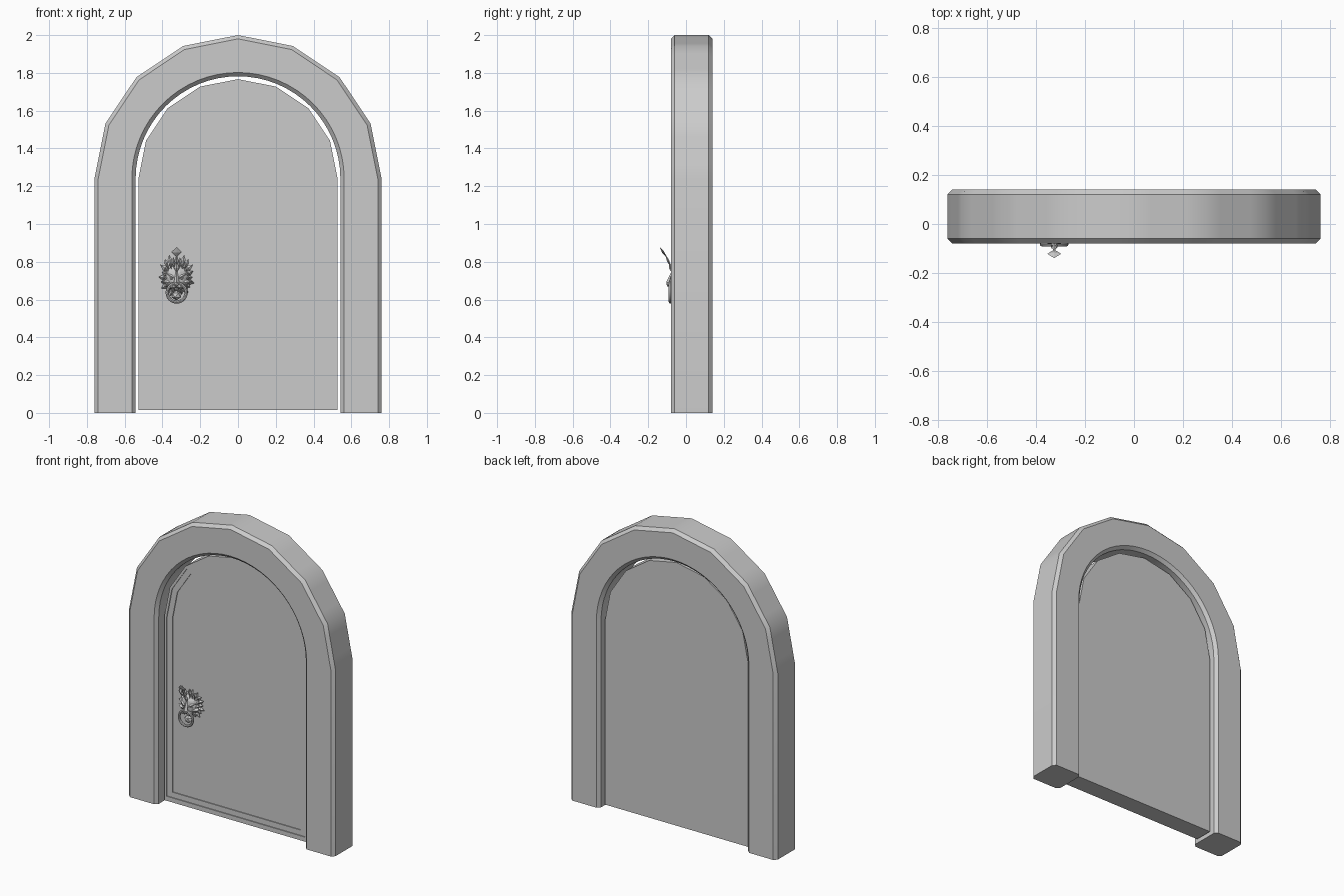
import bpy, bmesh, math
from mathutils import Vector, Matrix

if "Cube" in bpy.data.objects:
    bpy.data.objects.remove(bpy.data.objects["Cube"])

SPRING = 1.24          # height where the arch begins
KX, KZ = -0.325, 0.71  # centre of the knocker head


def finish(name, bm, smooth=None):
    bmesh.ops.recalc_face_normals(bm, faces=bm.faces)
    me = bpy.data.meshes.new(name)
    bm.to_mesh(me)
    bm.free()
    ob = bpy.data.objects.new(name, me)
    bpy.context.collection.objects.link(ob)
    if smooth:
        bpy.context.view_layer.objects.active = ob
        ob.select_set(True)
        bpy.ops.object.shade_smooth_by_angle(angle=math.radians(smooth))
        ob.select_set(False)
    return ob


def loft(bm, loops):
    """Skin a list of equal closed loops and cap both ends."""
    rings = [[bm.verts.new(p) for p in lp] for lp in loops]
    for a, b in zip(rings, rings[1:]):
        n = len(a)
        for i in range(n):
            bm.faces.new((a[i], a[(i + 1) % n], b[(i + 1) % n], b[i]))
    bm.faces.new(rings[0])
    bm.faces.new(rings[-1])


# Arched frame: chamfered section swept up, round the arch and down;
# outer edge has 8 flat sides, inner edge is rounder
C = 0.02
F, B, RI, RO = -0.08, 0.14, 0.542, 0.76
section = [(RI, F + C), (RI + C, F), (RO - C, F), (RO, F + C),
           (RO, B - C), (RO - C, B), (RI + C, B), (RI, B - C)]


def station(angle, z):
    facet = math.cos(math.pi / 16) / math.cos(angle % (math.pi / 8) - math.pi / 16)
    pts = []
    for r, y in section:
        k = facet if r > 0.65 else 1
        pts.append((r * k * math.cos(angle), y, z + r * k * math.sin(angle)))
    return pts


path = [station(0, 0)] + [station(math.pi * i / 32, SPRING) for i in range(33)]
path.append(station(math.pi, 0))
bm = bmesh.new()
loft(bm, path)
finish("door_frame", bm, 30)


# Door leaf: slab with two stepped-in borders on the front
def leaf(r, bottom, y):
    arc = [(r * math.cos(math.pi * i / 8), y, SPRING + r * math.sin(math.pi * i / 8))
           for i in range(9)]
    return [(r, y, bottom)] + arc + [(-r, y, bottom)]


bm = bmesh.new()
loft(bm, [leaf(0.527, 0.015, 0.10), leaf(0.527, 0.015, -0.022),
          leaf(0.51, 0.045, -0.022), leaf(0.51, 0.045, -0.016),
          leaf(0.472, 0.08, -0.016), leaf(0.472, 0.08, -0.010)])
finish("door_leaf", bm)


# Knocker helpers, in coordinates local to the head centre
def P(x, y, z):
    return Vector((KX + x, y, KZ + z))


def spike(bm, base, tip, w, t, mid=0.4):
    """Four-sided pointed leaf from base to tip."""
    base, tip = P(*base), P(*tip)
    m = base.lerp(tip, mid)
    d = (tip - base).normalized()
    side = d.cross(Vector((0, 1, 0))).normalized() * w
    out = side.cross(d).normalized() * t
    ring = [bm.verts.new(m + o) for o in (side, out, -side, -out)]
    a, b = bm.verts.new(base), bm.verts.new(tip)
    for i in range(4):
        j = (i + 1) % 4
        bm.faces.new((a, ring[j], ring[i]))
        bm.faces.new((b, ring[i], ring[j]))


def blob(bm, centre, size, sub=1):
    m = Matrix.Translation(P(*centre)) @ Matrix.Diagonal((*size, 1))
    bmesh.ops.create_icosphere(bm, subdivisions=sub, radius=1, matrix=m)


# Mane: two rings of pointed tufts
bm = bmesh.new()
for i in range(18):
    a = math.radians(-70 + i * 320 / 17 - 0)
    a = math.radians(-90 + 20 + i * 320 / 17)
    c, s = math.cos(a), math.sin(a)
    long = 1.0 if i % 2 else 0.88
    spike(bm, (0.04 * c, -0.025, 0.04 * s), (0.096 * c * long, -0.022, 0.098 * s * long), 0.016, 0.015, 0.55)
    spike(bm, (0.03 * c, -0.05, 0.03 * s), (0.074 * c, -0.04, 0.078 * s), 0.013, 0.012, 0.5)
finish("knocker_mane", bm)

# Head: skull, muzzle, cheeks, brows, ears and chin
bm = bmesh.new()
blob(bm, (0, -0.035, 0.005), (0.062, 0.04, 0.07), 2)
spike(bm, (0, -0.066, 0.06), (0, -0.098, -0.045), 0.015, 0.014, 0.75)
blob(bm, (0, -0.09, -0.027), (0.016, 0.015, 0.011))
blob(bm, (0, -0.055, -0.088), (0.03, 0.026, 0.026))
for s in (-1, 1):
    blob(bm, (s * 0.021, -0.073, -0.04), (0.024, 0.018, 0.016))
    blob(bm, (s * 0.027, -0.068, 0.002), (0.011, 0.008, 0.007))
    spike(bm, (s * 0.008, -0.083, 0.002), (s * 0.06, -0.055, 0.03), 0.01, 0.009)
    spike(bm, (s * 0.03, -0.066, -0.022), (s * 0.085, -0.04, -0.012), 0.012, 0.012)
    spike(bm, (s * 0.045, -0.03, 0.045), (s * 0.088, -0.04, 0.075), 0.016, 0.01)
finish("knocker_head", bm)

# Crown: fan of points with a tall forward-curling central finial
bm = bmesh.new()
for s in (-1, 1):
    for x, z, w in ((0.018, 0.115, 0.010), (0.04, 0.128, 0.012), (0.062, 0.105, 0.011)):
        spike(bm, (s * x * 0.7, -0.06, 0.05), (s * x, -0.066, z), w, 0.008, 0.65)
spike(bm, (0, -0.075, 0.03), (0, -0.092, 0.10), 0.014, 0.008)
spike(bm, (0, -0.082, 0.065), (0, -0.112, 0.135), 0.011, 0.007)
spike(bm, (0, -0.104, 0.115), (0, -0.139, 0.168), 0.028, 0.006, 0.5)
finish("knocker_crown", bm)

# Ring held in the mouth
bpy.ops.mesh.primitive_torus_add(major_segments=24, minor_segments=8, major_radius=0.05,
                                 minor_radius=0.0085, location=P(0, -0.083, -0.073),
                                 rotation=(math.pi / 2, 0, 0))
bpy.context.object.name = "knocker_ring"
bpy.ops.object.shade_smooth_by_angle()
